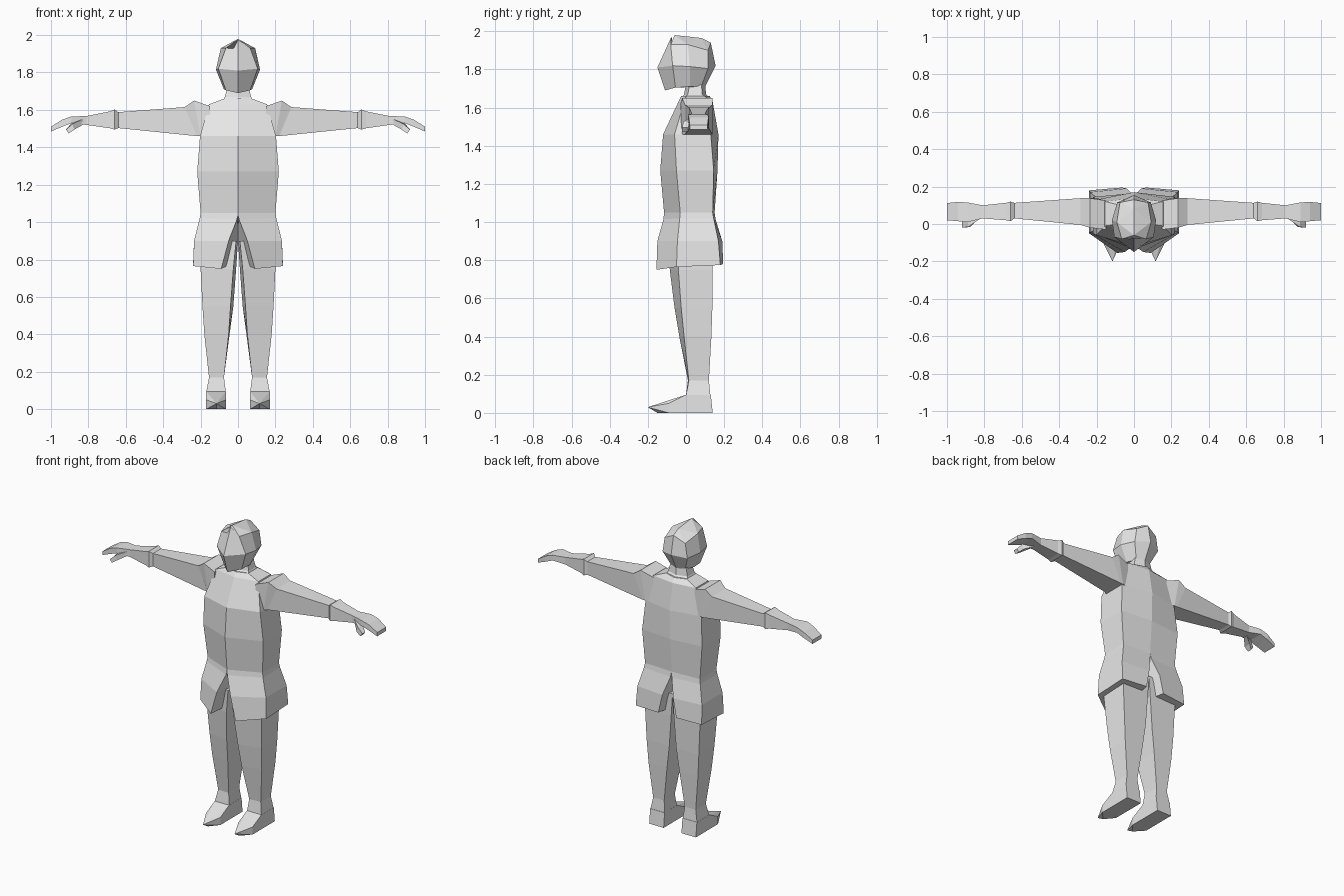
import bpy, bmesh

grey = bpy.data.materials.new("light grey")
grey.diffuse_color = (0.8, 0.8, 0.8, 1)


def finish(name, bm):
    bmesh.ops.recalc_face_normals(bm, faces=bm.faces)
    me = bpy.data.meshes.new(name)
    bm.to_mesh(me)
    bm.free()
    me.materials.append(grey)
    ob = bpy.data.objects.new(name, me)
    bpy.context.collection.objects.link(ob)
    return ob


def loft(name, rings):
    """Skin a list of equal-length point rings and cap both ends."""
    bm = bmesh.new()
    loops = [[bm.verts.new(p) for p in r] for r in rings]
    n = len(loops[0])
    for a, b in zip(loops, loops[1:]):
        for i in range(n):
            j = (i + 1) % n
            bm.faces.new((a[i], a[j], b[j], b[i]))
    bm.faces.new(loops[0])
    bm.faces.new(loops[-1])
    return finish(name, bm)


def hull(name, pts):
    bm = bmesh.new()
    for p in pts:
        bm.verts.new(p)
    bmesh.ops.convex_hull(bm, input=bm.verts)
    bmesh.ops.dissolve_limit(bm, angle_limit=0.02, verts=bm.verts, edges=bm.edges)
    return finish(name, bm)


def full(half):
    """Mirror a half ring running from front centre to back centre."""
    return half + [(-x, y, z) for x, y, z in half[-2:0:-1]]


def side(points, s):
    return [(s * x, y, z) for x, y, z in points]


# Torso: six-sided rings (z, half width, front, front corner, back corner, back)
torso = [(1.03, .200, -.115, -.03, .14, .15),
         (1.05, .200, -.115, -.03, .14, .15),
         (1.27, .218, -.135, -.05, .145, .165),
         (1.46, .203, -.12, -.06, .13, .17),
         (1.63, .155, -.04, -.01, .12, .14),
         (1.66, .075, -.025, .00, .10, .125)]
loft("torso", [full([(0, f, z), (w, fc, z), (w, bc, z), (0, b, z)])
               for z, w, f, fc, bc, b in torso])

# Neck
loft("neck", [full([(0, f, z), (w, f + .02, z), (w, b - .02, z), (0, b, z)])
              for z, w, f, b in [(1.64, .085, -.03, .13), (1.67, .07, -.01, .105),
                                 (1.73, .055, 0, .10)]])

# Head: front point, cheek, ear, rear corner, back point
loft("head", [full(r) for r in (
    [(0, -.11, 1.69), (.065, -.055, 1.705), (.075, .02, 1.71), (.05, .08, 1.71), (0, .10, 1.71)],
    [(0, -.15, 1.81), (.105, -.07, 1.82), (.118, .02, 1.815), (.09, .115, 1.805), (0, .155, 1.82)],
    [(0, -.075, 1.975), (.065, -.08, 1.93), (.092, .01, 1.93), (.075, .115, 1.90), (0, .13, 1.94)])])
hull("head_crown", [(0, -.06, 1.98), (0, .08, 1.965), (0, .13, 1.94)]
     + [p for s in (1, -1) for p in side([(.065, -.08, 1.93), (.092, .01, 1.93),
                                          (.075, .115, 1.90)], s)])

for s, tag in ((1, "left"), (-1, "right")):
    # Skirt half: front inner, front outer, back outer, back inner, inner middle
    loft(tag + "_skirt", [side(r, s) for r in (
        [(0, -.115, 1.05), (.20, -.03, 1.05), (.20, .14, 1.05), (0, .15, 1.05), (0, .03, 1.05)],
        [(.005, -.118, 1.015), (.205, -.033, 1.02), (.205, .145, 1.02), (.005, .155, 1.015), (0, .03, .98)],
        [(.05, -.15, .90), (.235, -.045, .90), (.235, .17, .90), (.04, .19, .90), (0, .03, .88)],
        [(.09, -.155, .75), (.24, -.05, .765), (.24, .18, .775), (.065, .195, .78), (.03, .03, .78)])])

    # Leg: (z, front inner x, back inner x, outer x, front inner y, front outer y, back y)
    leg = [(.90, .01, .00, .20, -.09, -.045, .14),
           (.75, .025, .01, .20, -.085, -.04, .14),
           (.55, .04, .025, .19, -.06, -.025, .138),
           (.40, .05, .045, .18, -.035, -.01, .133),
           (.17, .075, .075, .155, .01, .015, .12),
           (.09, .065, .065, .17, .00, .00, .128)]
    loft(tag + "_leg", [side([(fi, yf, z), (o, yo, z), (o, yb, z), (bi, yb, z)], s)
                        for z, fi, bi, o, yf, yo, yb in leg])

    # Shoe with pointed toe
    hull(tag + "_shoe", side([(.065, 0, .095), (.17, 0, .095), (.17, .13, .095), (.065, .13, .095),
                              (.065, .14, 0), (.17, .14, 0), (.17, -.09, 0), (.065, -.09, 0),
                              (.17, -.09, .05), (.065, -.09, .05),
                              (.115, -.20, .03), (.115, -.15, 0)], s))

    # Arm and hand: (top x, bottom x, bottom z, top z, front y, back y)
    arm = [(.15, .15, 1.46, 1.62, -.03, .125),
           (.235, .20, 1.46, 1.65, -.02, .138),
           (.285, .22, 1.46, 1.615, -.005, .138),
           (.64, .64, 1.503, 1.588, .03, .113),
           (.66, .66, 1.495, 1.602, .015, .12),
           (.685, .685, 1.502, 1.592, .02, .113),
           (.81, .81, 1.52, 1.567, .03, .10),
           (.89, .89, 1.53, 1.565, .01, .115),
           (.94, .94, 1.51, 1.548, .015, .118),
           (1.0, 1.0, 1.485, 1.51, .02, .112)]
    loft(tag + "_arm", [side([(xt, yf, zt), (xt, yb, zt), (xb, yb, zb), (xb, yf, zb)], s)
                        for xt, xb, zb, zt, yf, yb in arm])

    # Thumb
    loft(tag + "_thumb", [side(r, s) for r in (
        [(.82, .03, 1.555), (.82, .06, 1.55), (.83, .06, 1.52), (.83, .03, 1.52)],
        [(.885, -.015, 1.525), (.89, .025, 1.53), (.88, .025, 1.50), (.875, -.015, 1.495)],
        [(.92, -.02, 1.495), (.92, .01, 1.495), (.905, .01, 1.475), (.905, -.02, 1.475)])])
